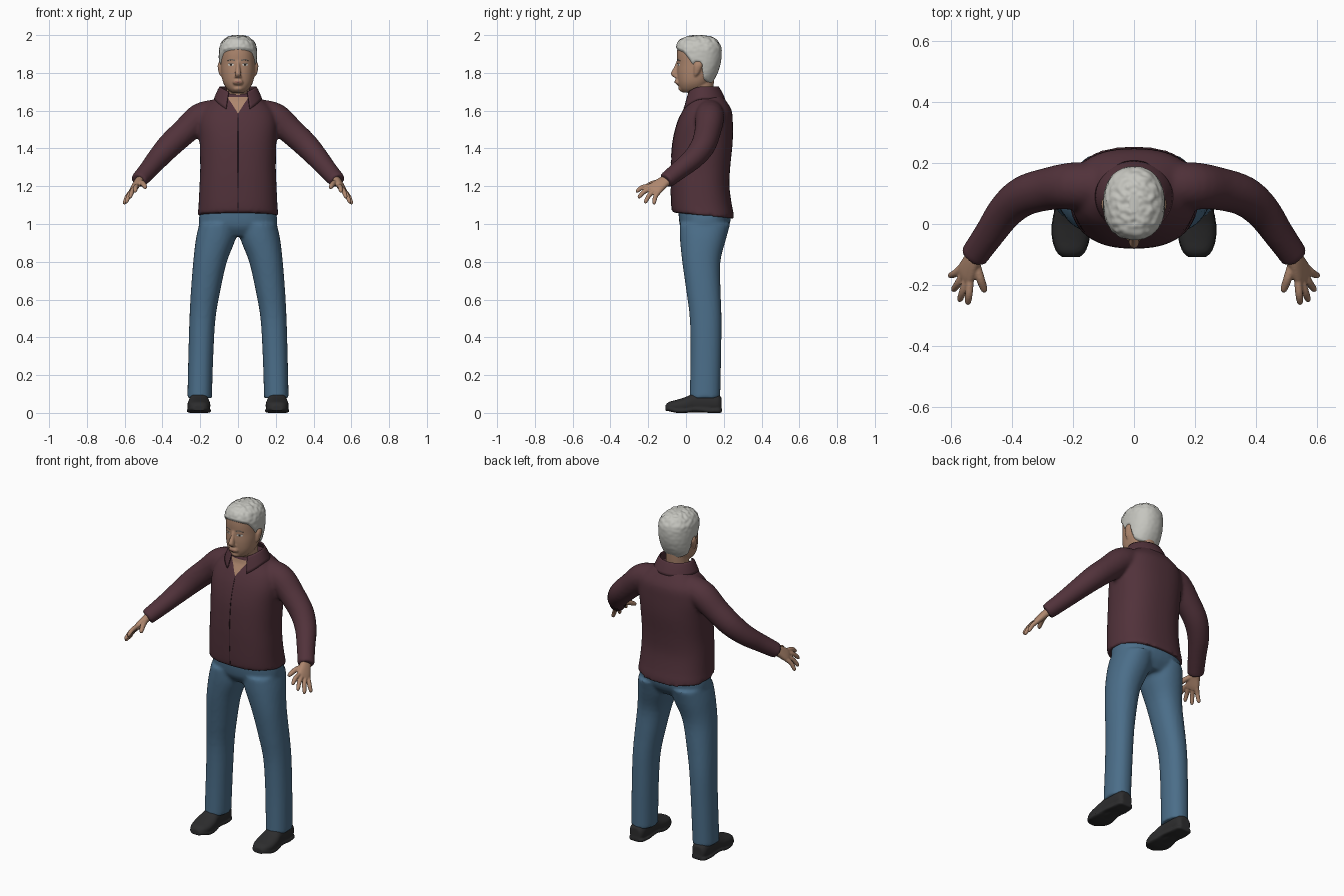
import bpy, bmesh, math
from mathutils import Vector, noise
from mathutils.bvhtree import BVHTree

if "Cube" in bpy.data.objects:
    bpy.data.objects.remove(bpy.data.objects["Cube"])


def material(name, *rgb):
    m = bpy.data.materials.new(name)
    m.use_nodes = True
    m.diffuse_color = (*rgb, 1)
    bsdf = next(n for n in m.node_tree.nodes if n.type == 'BSDF_PRINCIPLED')
    bsdf.inputs["Base Color"].default_value = (*rgb, 1)
    bsdf.inputs["Roughness"].default_value = 0.8
    return m


SKIN = material("skin", 0.42, 0.24, 0.155)
SHIRT = material("plum cloth", 0.083, 0.032, 0.043)
SEAM = material("dark plum seam", 0.035, 0.014, 0.02)
DENIM = material("blue denim", 0.07, 0.155, 0.25)
LEATHER = material("black leather", 0.026, 0.026, 0.027)
HAIR = material("grey hair", 0.56, 0.56, 0.52)
BROW = material("brow grey", 0.16, 0.13, 0.11)
EYE = material("eye white", 0.6, 0.58, 0.54)
IRIS = material("dark iris", 0.025, 0.018, 0.014)
LIP = material("lip", 0.33, 0.15, 0.11)


def resample(rings, k):
    """Catmull-Rom through the rings."""
    out = []
    for i in range(len(rings) - 1):
        a, b, c, d = (rings[min(max(i + j, 0), len(rings) - 1)] for j in (-1, 0, 1, 2))
        for s in range(k):
            t = s / k
            out.append(tuple(0.5 * (2 * q + (r - p) * t + (2 * p - 5 * q + 4 * r - w) * t * t
                                    + (3 * q - p - 3 * r + w) * t ** 3)
                             for p, q, r, w in zip(a, b, c, d)))
    return out + [rings[-1]]


def tube(bm, rings, u=None, v=None, p=2.0, n=32, k=4):
    """Closed loft through rings of (x, y, z, radius_u, radius_v)."""
    rings = resample(rings, k)
    centres = [Vector(r[:3]) for r in rings]
    loops = []
    for i, r in enumerate(rings):
        t = (centres[min(i + 1, len(rings) - 1)] - centres[max(i - 1, 0)]).normalized()
        uu = Vector(u) if u else t.cross(Vector((0, 0, 1))).normalized()
        vv = Vector(v) if v else t.cross(uu).normalized()
        loop = []
        for j in range(n):
            a = math.tau * j / n
            c, s = math.cos(a), math.sin(a)
            c, s = (math.copysign(abs(q) ** (2 / p), q) for q in (c, s))
            loop.append(bm.verts.new(centres[i] + uu * c * r[3] + vv * s * r[4]))
        loops.append(loop)
    for a, b in zip(loops, loops[1:]):
        for j in range(n):
            bm.faces.new((a[j], a[(j + 1) % n], b[(j + 1) % n], b[j]))
    bm.faces.new(loops[0])
    bm.faces.new(loops[-1])


def finish(bm, name, mat, voxel=0, smooth=4):
    """Make the object; overlapping parts are fused when a voxel size is given."""
    bmesh.ops.recalc_face_normals(bm, faces=bm.faces[:])
    me = bpy.data.meshes.new(name)
    bm.to_mesh(me)
    bm.free()
    me.materials.append(mat)
    me.shade_smooth()
    ob = bpy.data.objects.new(name, me)
    bpy.context.collection.objects.link(ob)
    if voxel:
        m = ob.modifiers.new("Fuse", 'REMESH')
        m.mode, m.voxel_size, m.use_smooth_shade = 'VOXEL', voxel, True
        m = ob.modifiers.new("Soften", 'SMOOTH')
        m.factor, m.iterations = 0.5, smooth
    return ob


FLAT = dict(u=(1, 0, 0), v=(0, 1, 0))
SIDES = ((1, "left"), (-1, "right"))


def side(rings, s):
    return [(r[0] * s, *r[1:]) for r in rings]


# Shirt: torso and both sleeves, with the hem lower at the back
bm = bmesh.new()
torso = [(1.045, .093, .214, .163), (1.1, .083, .209, .16), (1.2, .075, .204, .155),
         (1.3, .077, .2, .157), (1.43, .088, .203, .159), (1.53, .1, .208, .148),
         (1.6, .112, .19, .13), (1.65, .112, .14, .102), (1.69, .1, .085, .085)]
tube(bm, [(0, y, z, a, b) for z, y, a, b in torso], **FLAT, p=2.4, n=48)
for v in bm.verts:
    if v.co.z < 1.06:
        v.co.z -= 0.1 * (v.co.y - .09)
arm = [(.12, .125, 1.585, .075, .075), (.2, .125, 1.562, .077, .077), (.28, .115, 1.492, .07, .07),
       (.36, .092, 1.418, .066, .066), (.42, .043, 1.352, .059, .058),
       (.472, -.03, 1.29, .051, .05), (.527, -.108, 1.228, .046, .043)]
for s, _ in SIDES:
    tube(bm, side(arm, s))
shirt = finish(bm, "shirt", SHIRT, .01, 5)

# Trousers: hips and both legs
bm = bmesh.new()
tube(bm, [(0, .095, .935, .14, .09), (0, .097, .98, .2, .125), (0, .1, 1.03, .207, .138),
          (0, .095, 1.09, .195, .135)], **FLAT, p=2.3)
leg = [(.203, .1, .078, .065, .081), (.197, .105, .3, .066, .081), (.188, .104, .5, .069, .084),
       (.171, .092, .65, .078, .091), (.148, .081, .8, .089, .101),
       (.118, .09, .92, .105, .122), (.105, .1, 1.0, .1, .134)]
for s, _ in SIDES:
    tube(bm, side(leg, s), **FLAT, p=2.2)
finish(bm, "trousers", DENIM, .01)

# Shoes: rounded upper over a thin sole with a raised arch
upper = [(-.108, .03, .025, .012), (-.09, .033, .045, .025), (-.05, .036, .059, .033),
         (0, .043, .06, .042), (.05, .054, .052, .053), (.12, .056, .05, .053),
         (.17, .052, .045, .046), (.188, .046, .03, .034)]
for s, label in SIDES:
    bm = bmesh.new()
    tube(bm, [(s * .207, y, z, a, b) for y, z, a, b in upper], u=(1, 0, 0), v=(0, 0, 1), p=2.4)
    tube(bm, [(s * .207, y * 1.01, .012 + .01 * (y < -.08) + .007 * (y == .05), a + .003, .012)
              for y, z, a, b in upper], u=(1, 0, 0), v=(0, 0, 1), p=3.5)
    finish(bm, label + "_shoe", LEATHER, .006, 2)

# Hands: flat palm, four spread fingers and a thumb
palm = [(.512, -.085, 1.243, .028, .022), (.53, -.122, 1.22, .034, .021),
        (.548, -.158, 1.192, .041, .018), (.557, -.176, 1.177, .038, .013)]
spread = Vector((.46, .73, -.5)).normalized()
tips = [(.545, -.265, 1.172), (.573, -.255, 1.14), (.594, -.22, 1.112), (.605, -.172, 1.106)]
for s, label in SIDES:
    bm = bmesh.new()
    tube(bm, side(palm, s), u=(spread.x * s, spread.y, spread.z), p=2.4)
    digits = [((Vector((.551, -.164, 1.187)) + spread * (-.03 + .02 * i)), Vector(t), .0125)
              for i, t in enumerate(tips)]
    digits.append((Vector((.522, -.118, 1.222)), Vector((.488, -.224, 1.193)), .0145))
    for a, b, r in digits:
        mid = a.lerp(b, .5) + Vector((0, -.004, .008))
        tube(bm, side([(*a, r, r), (*mid, r, r), (*a.lerp(b, .9), r * .8, r * .8),
                       (*b, r * .35, r * .35)], s), n=16)
    finish(bm, label + "_hand", SKIN, .004, 3)

# Head: skull, neck, nose, mouth, chin and ears fused together
profile = [(1.695, -.015, .06, .032), (1.715, -.032, .1, .058), (1.75, -.042, .13, .079),
           (1.8, -.047, .158, .089), (1.85, -.046, .174, .092), (1.9, -.048, .18, .092),
           (1.94, -.043, .176, .087), (1.97, -.025, .155, .068), (1.985, .01, .125, .042),
           (1.99, .04, .095, .015)]
skull = [(0, (f + b) / 2, z, w, (b - f) / 2) for z, f, b, w in profile]
bm = bmesh.new()
tube(bm, skull, **FLAT, p=2.25, n=48)
tube(bm, [(0, .06, 1.58, .075, .06), (0, .078, 1.67, .063, .062), (0, .085, 1.78, .062, .065)], **FLAT)
tube(bm, [(0, -.038, 1.862, .009, .012), (0, -.05, 1.83, .011, .014), (0, -.061, 1.795, .016, .02),
          (0, -.05, 1.775, .018, .014)], **FLAT)
tube(bm, [(0, -.044, 1.773, .015, .008), (0, -.047, 1.75, .027, .013), (0, -.035, 1.735, .02, .01)], **FLAT)
tube(bm, [(0, -.025, 1.735, .02, .012), (0, -.026, 1.715, .025, .015), (0, -.015, 1.7, .02, .012)], **FLAT)
for s, _ in SIDES:
    tube(bm, side([(.088, .05, 1.782, .005, .006), (.092, .056, 1.8, .01, .014),
                   (.096, .064, 1.835, .012, .022), (.094, .066, 1.855, .009, .017),
                   (.09, .066, 1.863, .004, .008)], s), **FLAT, n=20)
head = finish(bm, "head", SKIN, .005, 3)

# Hair: tousled shell that sinks under the skin below the hairline
hairline = [(-.05, 1.925), (-.01, 1.908), (.02, 1.87), (.036, 1.842), (.05, 1.858),
            (.08, 1.85), (.095, 1.765), (.13, 1.737), (.3, 1.73)]


def line_height(y):
    for (a, za), (b, zb) in zip(hairline, hairline[1:]):
        if y < b:
            return za + (zb - za) * max(0, (y - a) / (b - a))
    return hairline[-1][1]


bm = bmesh.new()
tube(bm, skull, **FLAT, p=2.25, n=96, k=10)
bmesh.ops.recalc_face_normals(bm, faces=bm.faces[:])
bm.normal_update()
moves = []
for v in bm.verts:
    d = v.co.z - line_height(v.co.y)
    lift = max(-.012, min(.009, d * .7))
    if d > .01:
        top = min(1, max(0, (v.co.z - 1.9) / .06))
        lift += (.001 + .004 * top) * noise.noise(v.co * 55)
    moves.append(v.normal * lift)
for v, m in zip(bm.verts, moves):
    v.co += m
finish(bm, "hair", HAIR)

# Collar: folded band, open at the throat, falling to two points
bm = bmesh.new()
rows, cols = 6, 48
grid = []
for i in range(cols + 1):
    a = math.radians(30 + 300 * i / cols)
    front = max(0, math.cos(a)) ** 2
    low = Vector((.128 * math.sin(a), .09 - .118 * math.cos(a), 1.662 - .07 * front))
    high = Vector((.098 * math.sin(a), .088 - .085 * math.cos(a), 1.728 - .035 * front))
    grid.append([bm.verts.new(low.lerp(high, j / rows) + Vector((0, 0, .004 * math.sin(math.pi * j / rows))))
                 for j in range(rows + 1)])
for a, b in zip(grid, grid[1:]):
    for j in range(rows):
        bm.faces.new((a[j], b[j], b[j + 1], a[j + 1]))
collar = finish(bm, "collar", SHIRT)
collar.modifiers.new("Thickness", 'SOLIDIFY').thickness = .007

# Thin plates laid on the front of a surface
bpy.context.view_layer.update()
graph = bpy.context.evaluated_depsgraph_get()
shirt_tree, head_tree = (BVHTree.FromObject(o, graph) for o in (shirt, head))


def plate(name, outline, mat, tree, lift=.002, rings=8):
    pts = [Vector(a).lerp(Vector(b), t / 4) for a, b in zip(outline, outline[1:] + outline[:1])
           for t in range(4)]
    mid = sum(pts, Vector((0, 0))) / len(pts)
    bm = bmesh.new()

    def drop(q):
        hit = tree.ray_cast(Vector((q.x, -1, q.y)), Vector((0, 1, 0)))[0]
        return bm.verts.new((q.x, (hit.y if hit else .02) - lift, q.y))

    prev, n = None, len(pts)
    centre = drop(mid)
    for k in range(1, rings + 1):
        loop = [drop(mid.lerp(q, k / rings)) for q in pts]
        for j in range(n):
            h = (j + 1) % n
            bm.faces.new((prev[j], loop[j], loop[h], prev[h]) if prev else (centre, loop[j], loop[h]))
        prev = loop
    finish(bm, name, mat)


def oval(x, z, rx, rz):
    return [(x + rx * math.cos(a * math.pi / 6), z + rz * math.sin(a * math.pi / 6)) for a in range(12)]


plate("open_neck", [(0, 1.585), (.035, 1.64), (.058, 1.672), (-.058, 1.672), (-.035, 1.64)],
      SKIN, shirt_tree, .003)
plate("button_seam", [(.002, 1.065), (.002, 1.585), (-.002, 1.585), (-.002, 1.065)], SEAM, shirt_tree, .002, 24)
plate("mouth", oval(0, 1.752, .024, .0055), LIP, head_tree)
for s, label in SIDES:
    plate(label + "_eye", oval(s * .038, 1.843, .016, .006), EYE, head_tree, .0015)
    plate(label + "_iris", oval(s * .038, 1.843, .006, .0058), IRIS, head_tree, .0025)
    plate(label + "_eyelid", oval(s * .038, 1.85, .018, .002), BROW, head_tree, .003)
    plate(label + "_brow", [(s * .016, 1.862), (s * .04, 1.869), (s * .062, 1.862), (s * .04, 1.875),
                            (s * .016, 1.87)], BROW, head_tree)
